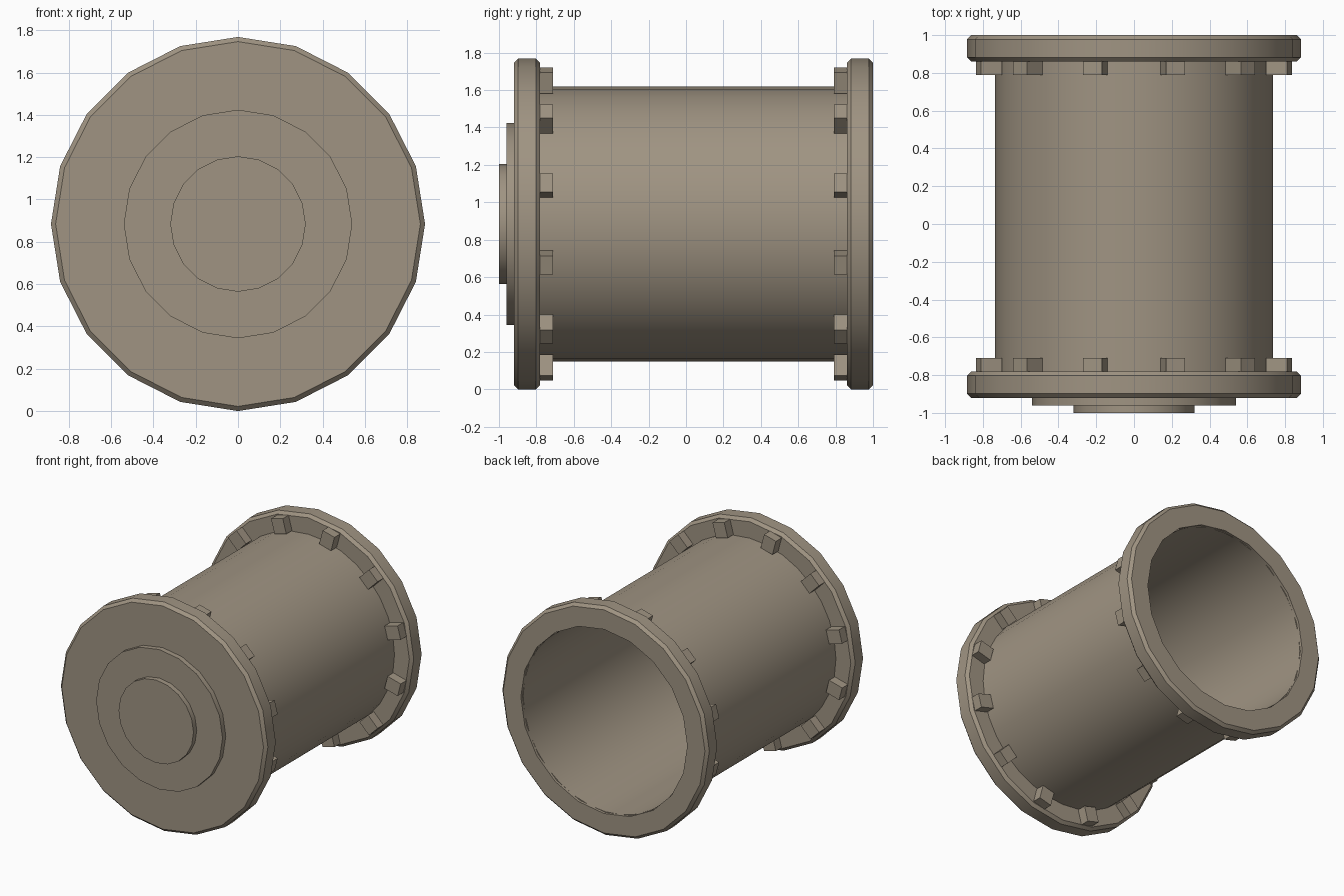
import bpy, bmesh, math
from mathutils import Matrix, Vector

if "Cube" in bpy.data.objects:
    bpy.data.objects.remove(bpy.data.objects["Cube"])

AXIS_Z = 0.884   # height of the drum's axis
RIM = 0.884      # flange radius

metal = bpy.data.materials.new("warm_grey_metal")
metal.use_nodes = True
colour = (0.35, 0.296, 0.225, 1)
metal.diffuse_color = colour
metal.node_tree.nodes["Principled BSDF"].inputs["Base Color"].default_value = colour


def finish(bm, name):
    bmesh.ops.recalc_face_normals(bm, faces=bm.faces)
    mesh = bpy.data.meshes.new(name)
    bm.to_mesh(mesh)
    bm.free()
    mesh.materials.append(metal)
    obj = bpy.data.objects.new(name, mesh)
    obj.location.z = AXIS_Z
    bpy.context.collection.objects.link(obj)
    bpy.ops.object.select_all(action='DESELECT')
    obj.select_set(True)
    bpy.context.view_layer.objects.active = obj
    bpy.ops.object.shade_smooth_by_angle(angle=math.radians(30))
    return obj


def lathe(name, profile, sides, closed=False):
    """Turn a (radius, y) profile around the y axis."""
    bm = bmesh.new()
    verts = [bm.verts.new((r, y, 0)) for r, y in profile]
    ends = verts + verts[:1] if closed else verts
    edges = [bm.edges.new(pair) for pair in zip(ends, ends[1:])]
    bmesh.ops.spin(bm, geom=verts + edges, cent=(0, 0, 0), axis=(0, 1, 0),
                   angle=math.tau, steps=sides, use_merge=True)
    bmesh.ops.remove_doubles(bm, verts=bm.verts, dist=0.0005)
    return finish(bm, name)


def flange_profile(y0, y1, inner, bevel=0.022):
    return [(inner, y0), (RIM - bevel, y0), (RIM, y0 + bevel),
            (RIM, y1 - bevel), (RIM - bevel, y1), (inner, y1)]


# Hollow drum wall, open at the back
lathe("drum_wall", [(0.735, -0.85), (0.735, 0.98), (0.705, 0.98), (0.705, -0.85)], 32, True)

# Solid front flange and ring-shaped back flange
lathe("front_flange", flange_profile(-0.92, -0.78, 0), 20)
lathe("back_flange", flange_profile(0.86, 1.0, 0.711), 20, True)

# Stepped bosses on the front
for name, radius, front, back in (("wide_boss", 0.54, -0.96, -0.91),
                                  ("small_boss", 0.32, -1.0, -0.95)):
    lathe(name, [(0, front), (radius, front), (radius, back), (0, back)], 20)


# Ring of twelve bolt blocks behind each flange
def bolt_ring(name, y0, y1):
    bm = bmesh.new()
    size = Matrix.Diagonal((0.115, y1 - y0, 0.104, 1))
    place = Matrix.Translation(Vector((0.795, (y0 + y1) / 2, 0)))
    for i in range(12):
        turn = Matrix.Rotation(math.radians(15 + 30 * i), 4, 'Y')
        bmesh.ops.create_cube(bm, size=1, matrix=turn @ place @ size)
    finish(bm, name)


bolt_ring("front_bolts", -0.79, -0.71)
bolt_ring("back_bolts", 0.79, 0.87)
